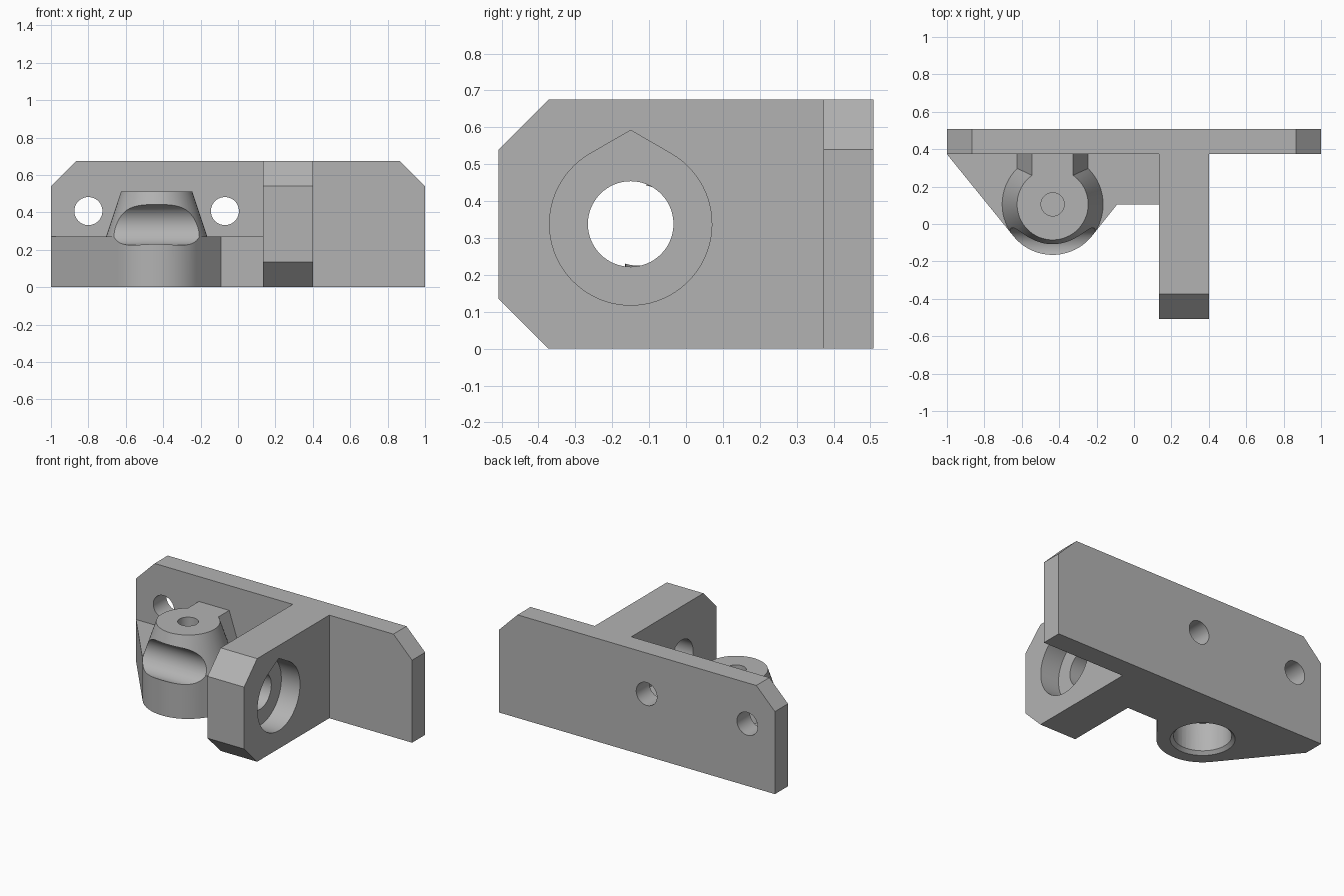
import bpy, bmesh, math
from mathutils import Vector

cube = bpy.data.objects.get("Cube")
if cube:
    bpy.data.objects.remove(cube, do_unlink=True)

gray = bpy.data.materials.new("plain_gray")
gray.use_nodes = True
COLOR = (0.45, 0.45, 0.45, 1)
gray.diffuse_color = COLOR
gray.node_tree.nodes["Principled BSDF"].inputs["Base Color"].default_value = COLOR

# Maps a 2D profile point and a depth to 3D, for each extrusion axis
PLACE = {
    "x": lambda u, v, d: (d, u, v),
    "y": lambda u, v, d: (u, d, v),
    "z": lambda u, v, d: (u, v, d),
}


def loft(name, lower, upper, axis, lo, hi):
    """Solid between two matching profiles."""
    bm = bmesh.new()
    a = [bm.verts.new(PLACE[axis](u, v, lo)) for u, v in lower]
    b = [bm.verts.new(PLACE[axis](u, v, hi)) for u, v in upper]
    bm.faces.new(a[::-1])
    bm.faces.new(b)
    n = len(a)
    for i in range(n):
        j = (i + 1) % n
        bm.faces.new((a[i], a[j], b[j], b[i]))
    bmesh.ops.recalc_face_normals(bm, faces=bm.faces)
    mesh = bpy.data.meshes.new(name)
    bm.to_mesh(mesh)
    bm.free()
    mesh.materials.append(gray)
    obj = bpy.data.objects.new(name, mesh)
    bpy.context.collection.objects.link(obj)
    return obj


def prism(name, profile, axis, lo, hi):
    return loft(name, profile, profile, axis, lo, hi)


def arc(center, r, start=0, end=360, n=64):
    steps = n if end - start == 360 else n + 1
    angles = [math.radians(start + (end - start) * i / n) for i in range(steps)]
    return [(center[0] + r * math.cos(t), center[1] + r * math.sin(t)) for t in angles]


def cylinder(name, center, r, axis, lo, hi):
    return prism(name, arc(center, r), axis, lo, hi)


def combine(obj, other, operation):
    """Apply a boolean and discard the helper solid."""
    mod = obj.modifiers.new("boolean", "BOOLEAN")
    mod.operation = operation
    mod.solver = "EXACT"
    mod.object = other
    bpy.context.view_layer.objects.active = obj
    bpy.ops.object.modifier_apply(modifier=mod.name)
    bpy.data.objects.remove(other, do_unlink=True)


def finish(obj):
    bpy.ops.object.select_all(action="DESELECT")
    obj.select_set(True)
    bpy.context.view_layer.objects.active = obj
    bpy.ops.object.shade_smooth_by_angle(angle=math.radians(30))


def tangent_angle(point, center, r, side):
    """Angle on the circle where a line from the point touches it."""
    d = Vector(point) - Vector(center)
    return math.degrees(math.atan2(d.y, d.x) + side * math.acos(r / d.length))


TOP, BACK, INNER, CUT = 0.675, 0.508, 0.373, 0.135
FRONT = -BACK

# Back plate with chamfered upper corners and two screw holes
plate = prism("back_plate", [(-1, 0), (1, 0), (1, TOP - CUT), (1 - CUT, TOP),
                             (CUT - 1, TOP), (-1, TOP - CUT)], "y", INNER, BACK)
for x in (-0.8, -0.07):
    combine(plate, cylinder("screw_hole", (x, 0.407), 0.075, "y", 0.2, 0.7), "DIFFERENCE")
finish(plate)

# Side arm with chamfered nose, through hole and teardrop counterbore
ARM_L, ARM_R = 0.135, 0.4
arm = prism("side_arm", [(INNER, 0), (INNER, TOP), (FRONT + CUT, TOP), (FRONT, TOP - CUT),
                         (FRONT, CUT), (FRONT + CUT, 0)], "x", ARM_L, ARM_R)
axle = (-0.15, 0.338)
combine(arm, cylinder("axle_hole", axle, 0.116, "x", 0, 0.6), "DIFFERENCE")
teardrop = arc(axle, 0.22, 120, 420) + [(axle[0], axle[1] + 0.22 / math.cos(math.radians(30)))]
combine(arm, prism("counterbore", teardrop, "x", ARM_R - 0.135, 0.6), "DIFFERENCE")
finish(arm)

# Socket base: slab wrapped tangentially around the round boss
HUB, R, SLAB, CAP = (-0.435, 0.105), 0.27, 0.272, 0.512
left, right = (-1, INNER), (-0.09, HUB[1])
a0 = tangent_angle(left, HUB, R, 1) % 360
a1 = tangent_angle(right, HUB, R, -1) % 360
socket = prism("socket", [left] + arc(HUB, R, a0, a1, 40)
               + [right, (ARM_L, HUB[1]), (ARM_L, INNER)], "z", 0, SLAB)

# Tapered boss and the rib tying it to the plate
combine(socket, loft("boss", arc(HUB, R), arc(HUB, 0.19), "z", SLAB, CAP), "UNION")
rib = [(HUB[0] + x, z) for x, z in ((-0.19, SLAB), (0.19, SLAB), (0.11, CAP), (-0.11, CAP))]
combine(socket, prism("rib", rib, "y", HUB[1], INNER), "UNION")

# Scooped front, blind top hole and chamfered bore below
combine(socket, cylinder("scoop", (-0.13, 0.335), 0.11, "x", -0.8, 0), "DIFFERENCE")
combine(socket, cylinder("top_hole", HUB, 0.062, "z", CAP - 0.1, 0.7), "DIFFERENCE")
combine(socket, cylinder("bore", HUB, 0.17, "z", -0.1, 0.205), "DIFFERENCE")
combine(socket, loft("bore_chamfer", arc(HUB, 0.21), arc(HUB, 0.165), "z", -0.02, 0.025),
        "DIFFERENCE")
finish(socket)
